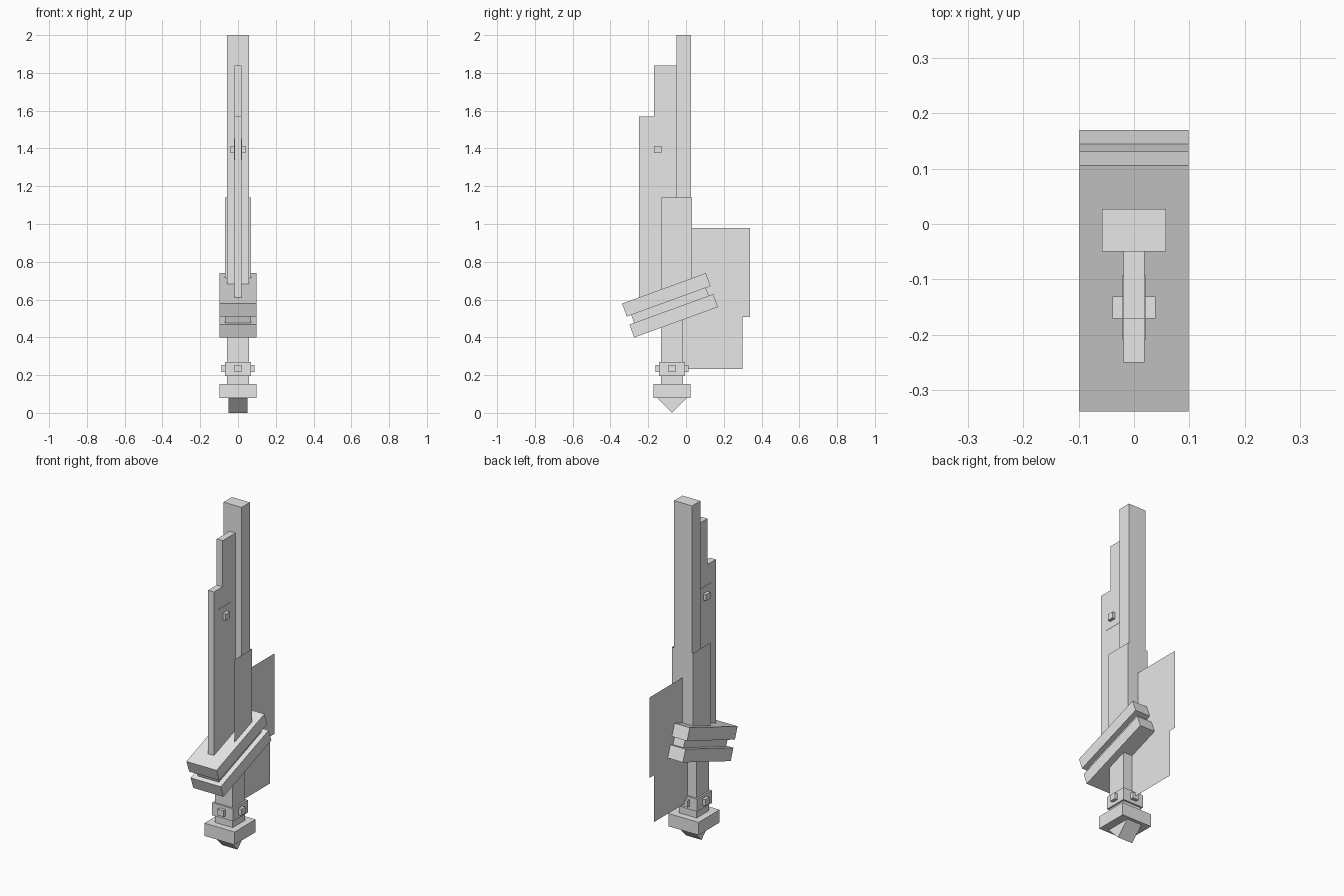
import bpy
import math

default = bpy.data.objects.get("Cube")
if default:
    bpy.data.objects.remove(default, do_unlink=True)

grey = bpy.data.materials.new("light_grey")
grey.use_nodes = True
grey.diffuse_color = (0.8, 0.8, 0.8, 1)
shader = next(n for n in grey.node_tree.nodes if n.type == 'BSDF_PRINCIPLED')
shader.inputs["Base Color"].default_value = (0.8, 0.8, 0.8, 1)


def mesh_object(name, verts, faces):
    mesh = bpy.data.meshes.new(name)
    mesh.from_pydata(verts, [], faces)
    mesh.materials.append(grey)
    obj = bpy.data.objects.new(name, mesh)
    bpy.context.collection.objects.link(obj)
    return obj


def prism(name, half_width, profile):
    """Extrude a (y, z) profile, given counter-clockwise seen from +x, across x."""
    n = len(profile)
    verts = [(x, y, z) for x in (-half_width, half_width) for y, z in profile]
    faces = [tuple(reversed(range(n))), tuple(range(n, 2 * n))]
    faces += [(i, (i + 1) % n, n + (i + 1) % n, n + i) for i in range(n)]
    return mesh_object(name, verts, faces)


def box(name, half_width, y0, y1, z0, z1):
    return prism(name, half_width, [(y0, z0), (y1, z0), (y1, z1), (y0, z1)])


def tilted_slab(name, half_width, y, z, length, thickness):
    a, b = length / 2, thickness / 2
    slab = box(name, half_width, -a, a, -b, b)
    slab.location = (0, y, z)
    slab.rotation_euler.x = math.radians(20)
    return slab


# Blade: tall spine and stepped cutting edge
box("blade_spine", 0.058, -0.05, 0.027, 0.6, 2.0)
prism("blade_edge", 0.019, [(-0.25, 0.6), (-0.05, 0.6), (-0.05, 1.84),
                            (-0.17, 1.84), (-0.17, 1.57), (-0.25, 1.57)])

# Small square badge and stud through the blade edge
box("blade_badge", 0.0205, -0.209, -0.093, 1.338, 1.452)
box("blade_stud", 0.039, -0.17, -0.131, 1.377, 1.414)

# Thin open sleeve around the foot of the spine
sleeve = [(x, y, z) for z in (0.645, 1.14)
          for x, y in ((0.068, -0.131), (0.068, 0.032), (-0.068, 0.032), (-0.068, -0.131))]
mesh_object("blade_sleeve", sleeve, [(i, i + 1, i + 5, i + 4) for i in range(3)])

# Flat rear fin
fin = [(-0.05, 0.233), (0.298, 0.233), (0.298, 0.508),
       (0.338, 0.508), (0.338, 0.98), (0.0, 0.98)]
mesh_object("rear_fin", [(0, y, z) for y, z in fin], [tuple(range(len(fin)))])

# Slanted guard
tilted_slab("guard_upper", 0.098, -0.104, 0.625, 0.472, 0.073)
tilted_slab("guard_core", 0.068, -0.085, 0.57, 0.42, 0.06)
tilted_slab("guard_lower", 0.098, -0.065, 0.514, 0.472, 0.073)

# Grip with studded ring
MID = -0.074
box("grip", 0.058, MID - 0.058, MID + 0.058, 0.14, 0.52)
box("grip_ring", 0.068, MID - 0.068, MID + 0.068, 0.196, 0.27)
box("ring_studs_side", 0.087, MID - 0.019, MID + 0.019, 0.216, 0.253)
box("ring_studs_front_back", 0.019, MID - 0.087, MID + 0.087, 0.216, 0.253)

# Pommel and wedge tip
box("pommel", 0.098, MID - 0.097, MID + 0.097, 0.078, 0.153)
prism("pommel_tip", 0.049, [(MID, 0), (MID + 0.08, 0.08), (MID - 0.08, 0.08)])
